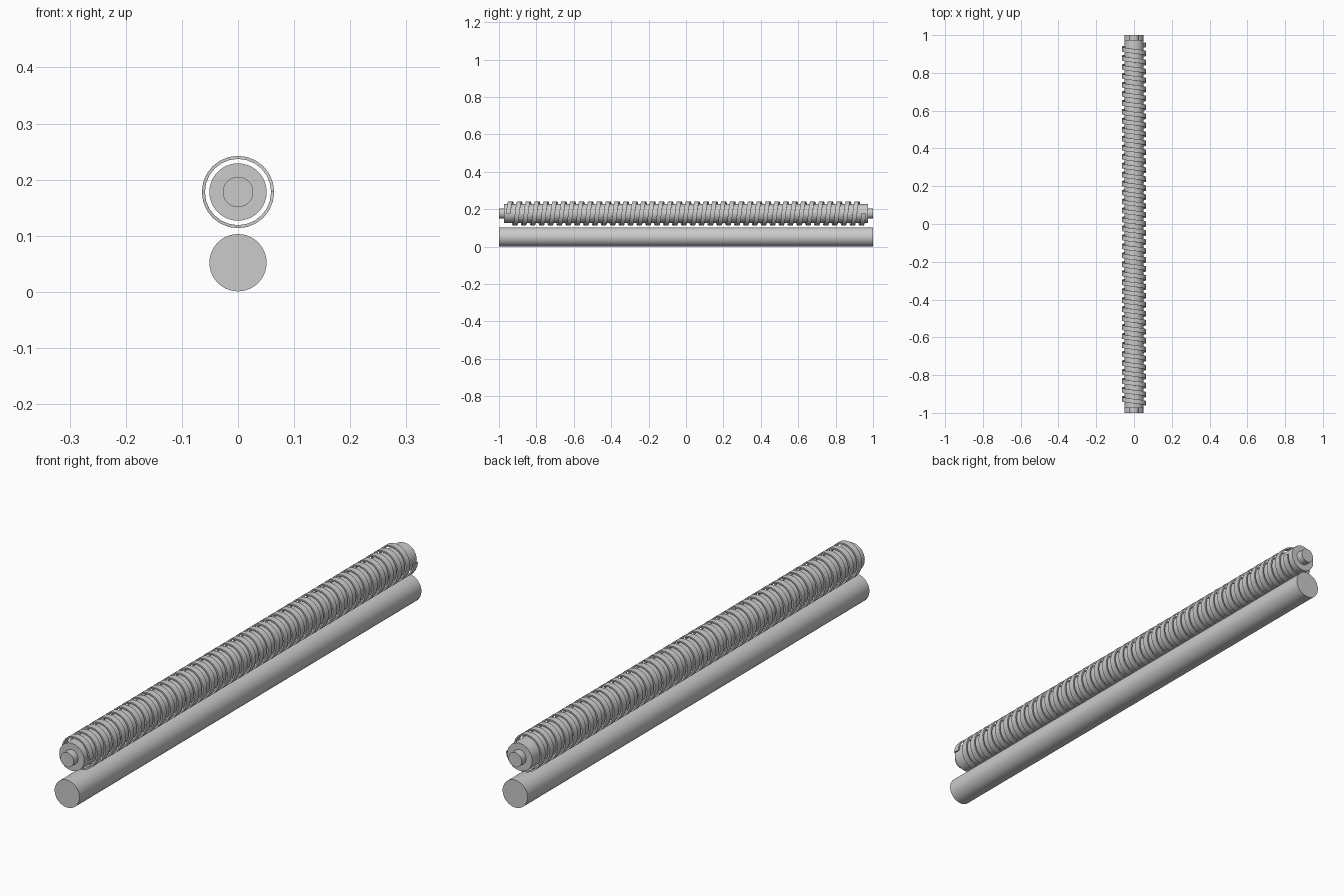
import bpy, bmesh, math

if "Cube" in bpy.data.objects:
    bpy.data.objects.remove(bpy.data.objects["Cube"])

TOP_Z, LOW_Z = 0.178, 0.052


def smooth(ob):
    bpy.ops.object.select_all(action='DESELECT')
    ob.select_set(True)
    bpy.context.view_layer.objects.active = ob
    bpy.ops.object.shade_smooth_by_angle(angle=math.radians(35))


def lathe(name, profile, z, sides=48):
    """Solid turned around the y axis from (y, radius) pairs."""
    bm = bmesh.new()
    rings = [[bm.verts.new((r * math.cos(a), y, z + r * math.sin(a)))
              for a in (2 * math.pi * i / sides for i in range(sides))]
             for y, r in profile]
    for p, q in zip(rings, rings[1:]):
        for i in range(sides):
            j = (i + 1) % sides
            bm.faces.new((p[i], p[j], q[j], q[i]))
    bm.faces.new(rings[0])
    bm.faces.new(rings[-1])
    finish(name, bm)


def finish(name, bm):
    bmesh.ops.recalc_face_normals(bm, faces=bm.faces)
    me = bpy.data.meshes.new(name)
    bm.to_mesh(me)
    bm.free()
    ob = bpy.data.objects.new(name, me)
    bpy.context.collection.objects.link(ob)
    smooth(ob)


def spiral(name, z, r_in, r_out, width, y0, y1, turns, sides=24):
    """Flat strip wound as a helix around the y axis."""
    bm = bmesh.new()
    n = turns * sides
    section = [(r_in, -width / 2), (r_out, -width / 2),
               (r_out, width / 2), (r_in, width / 2)]
    rings = []
    for k in range(n + 1):
        a = 2 * math.pi * k / sides
        y = y0 + (y1 - y0) * k / n
        rings.append([bm.verts.new((r * math.cos(a), y + d, z + r * math.sin(a)))
                      for r, d in section])
    for p, q in zip(rings, rings[1:]):
        for i in range(4):
            j = (i + 1) % 4
            bm.faces.new((p[i], p[j], q[j], q[i]))
    bm.faces.new(rings[0])
    bm.faces.new(rings[-1])
    finish(name, bm)


# plain lower roller
lathe("lower_roller", [(-1, 0.051), (1, 0.051)], LOW_Z)

# upper roller core with stepped shaft ends
lathe("upper_roller", [(-1, 0.027), (-0.973, 0.027), (-0.973, 0.051),
                       (0.973, 0.051), (0.973, 0.027), (1, 0.027)], TOP_Z)

# spiral winding held just clear of the upper roller
spiral("spiral_winding", TOP_Z, 0.059, 0.0645, 0.024, -0.95, 0.95, 40)
